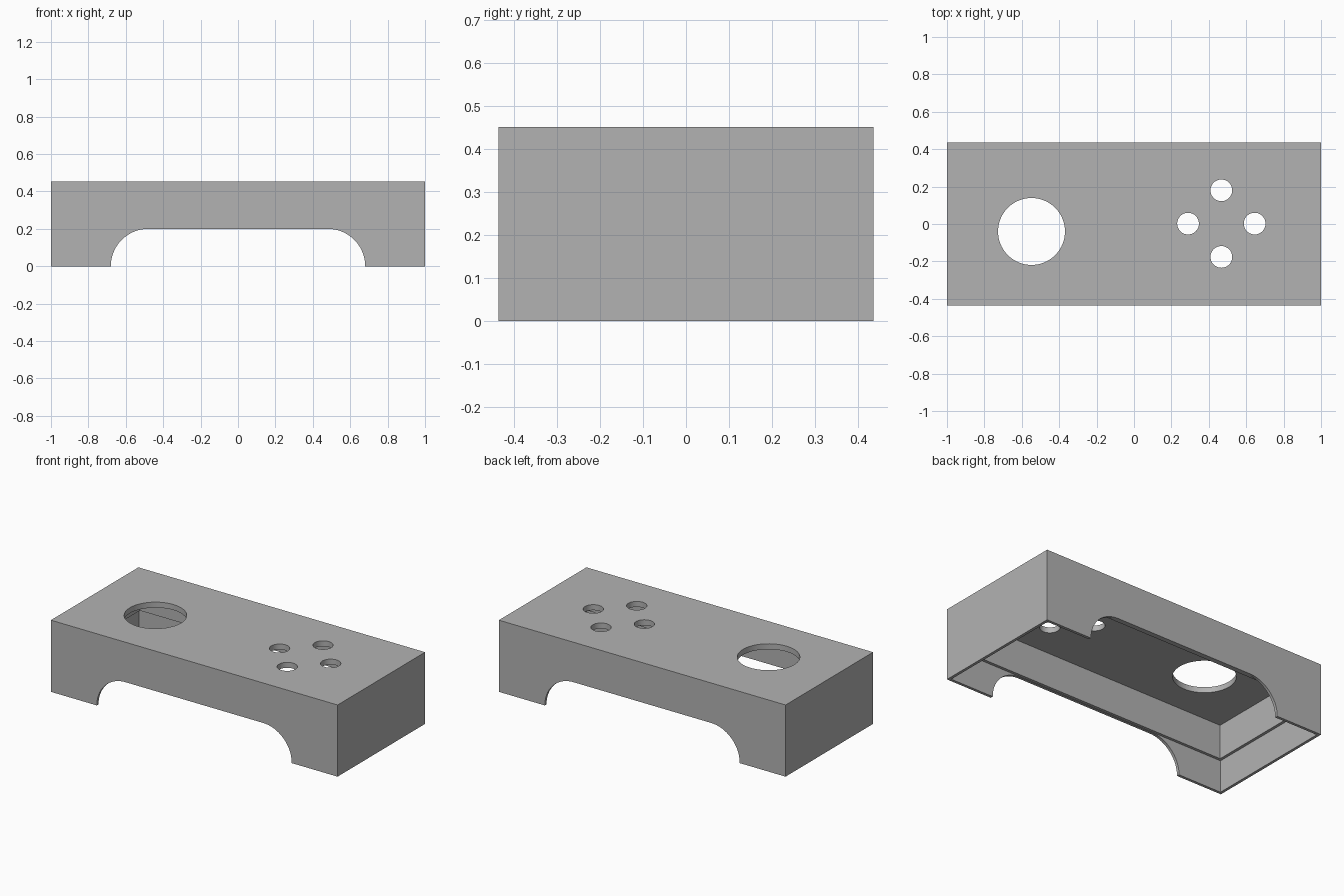
import bpy, bmesh, math

cube = bpy.data.objects.get("Cube")
if cube:
    bpy.data.objects.remove(cube, do_unlink=True)

HALF_Y, HEIGHT = 0.436, 0.452
WALL = 0.0175              # lower wall; the upper wall is twice as thick
LEDGE, CEILING = 0.202, HEIGHT - 2 * WALL

grey = bpy.data.materials.new("plain grey")
grey.use_nodes = True
grey.diffuse_color = (0.45, 0.45, 0.45, 1)
grey.node_tree.nodes["Principled BSDF"].inputs["Base Color"].default_value = grey.diffuse_color


def prism(name, outline, direction):
    """Extrude a closed outline of 3D points along a direction."""
    bm = bmesh.new()
    face = bm.faces.new([bm.verts.new(p) for p in outline])
    new = bmesh.ops.extrude_face_region(bm, geom=[face])["geom"]
    bmesh.ops.translate(bm, vec=direction, verts=[v for v in new if isinstance(v, bmesh.types.BMVert)])
    bmesh.ops.recalc_face_normals(bm, faces=bm.faces)
    mesh = bpy.data.meshes.new(name)
    bm.to_mesh(mesh)
    bm.free()
    mesh.materials.append(grey)
    obj = bpy.data.objects.new(name, mesh)
    bpy.context.collection.objects.link(obj)
    return obj


def box(name, inset, z0, z1):
    x, y = 1 - inset, HALF_Y - inset
    return prism(name, [(-x, -y, z0), (x, -y, z0), (x, y, z0), (-x, y, z0)], (0, 0, z1 - z0))


def hole(name, cx, cy, radius, sides=64):
    turn = [2 * math.pi * i / sides for i in range(sides)]
    ring = [(cx + radius * math.cos(a), cy + radius * math.sin(a), CEILING - 0.1) for a in turn]
    return prism(name, ring, (0, 0, 0.3))


# Outer shell and its stepped hollow inside
shell = box("enclosure_shell", 0, 0, HEIGHT)
cutters = [box("lower_cavity", WALL, -0.1, LEDGE),
           box("upper_cavity", 2 * WALL, -0.1, CEILING)]

# Wide opening with rounded upper corners through front and back
RADIUS, REACH, STEPS = 0.2, 0.68, 24
arc = [math.pi / 2 * i / STEPS for i in range(STEPS + 1)]
right = [(REACH - RADIUS + RADIUS * math.cos(a), -1, RADIUS * math.sin(a)) for a in arc]
right.insert(0, (REACH, -1, -0.1))
left = [(-x, y, z) for x, y, z in reversed(right)]
cutters.append(prism("arch_opening", right + left, (0, 2, 0)))

# One large round hole and a diamond of four small ones in the top
cutters.append(hole("large_hole", -0.548, -0.04, 0.179))
for i in range(4):
    a = math.pi / 2 * i
    cutters.append(hole("small_hole", 0.467 + 0.178 * math.cos(a), 0.002 + 0.178 * math.sin(a), 0.058))

for cutter in cutters:
    cutter.hide_render = True
    mod = shell.modifiers.new(cutter.name, "BOOLEAN")
    mod.operation, mod.solver, mod.object = "DIFFERENCE", "EXACT", cutter

# Bake the cuts, then drop the cutters
graph = bpy.context.evaluated_depsgraph_get()
baked = bpy.data.meshes.new_from_object(shell.evaluated_get(graph))
shell.modifiers.clear()
shell.data = baked
for cutter in cutters:
    bpy.data.objects.remove(cutter, do_unlink=True)
baked.materials.clear()
baked.materials.append(grey)
for poly in baked.polygons:
    poly.material_index = 0

bpy.ops.object.select_all(action="DESELECT")
shell.select_set(True)
bpy.context.view_layer.objects.active = shell
bpy.ops.object.shade_smooth_by_angle(angle=math.radians(30))
